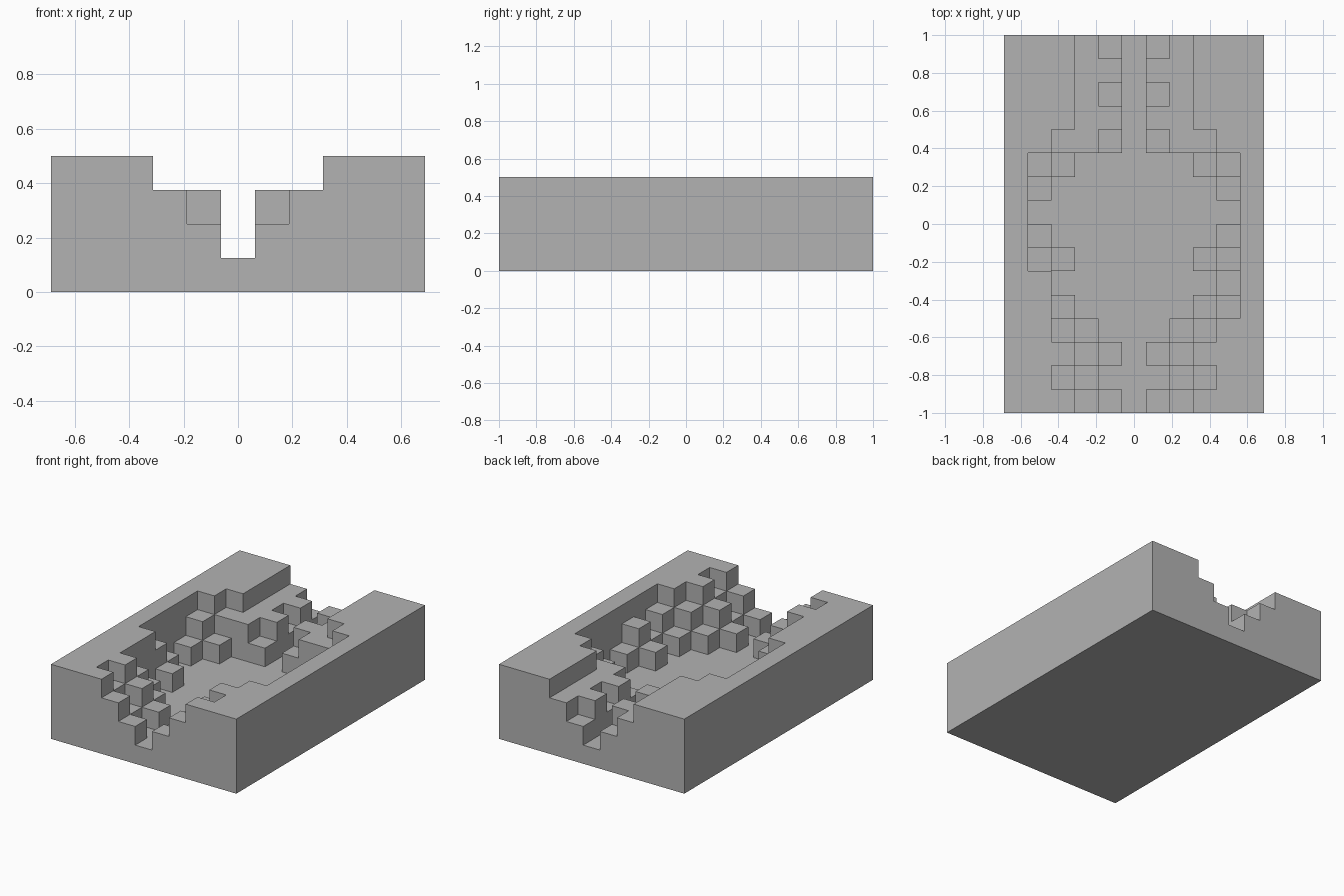
import bpy
import bmesh

# Remove the default cube only
default_cube = bpy.data.objects.get("Cube")
if default_cube:
    bpy.data.objects.remove(default_cube, do_unlink=True)

CELL = 0.125

# Stair heights in cells, back row first, from the outer edge to the centre line
BACK_CHANNEL = ["444321", "444331", "444321", "444331", "443321"]
BASIN = ["432111", "421111", "411111", "421111", "432111"]
FRONT_CHANNEL = ["443211", "444321", "443211", "444321"]
right_half = BACK_CHANNEL + BASIN + ["441111", "442111"] + FRONT_CHANNEL
left_half = BACK_CHANNEL + BASIN + ["421111", "432111"] + FRONT_CHANNEL

# Join the two halves over the shared centre column, front row first
rows = [a + b[-2::-1] for a, b in zip(right_half, left_half)][::-1]
heights = [[int(h) for h in row] for row in rows]
COLS, ROWS = len(heights[0]), len(heights)


def height(i, j):
    """Height of a cell, zero outside the block."""
    inside = 0 <= i < COLS and 0 <= j < ROWS
    return heights[j][i] if inside else 0


def add_face(bm, corners):
    """Face from corners given in cell units."""
    bm.faces.new([bm.verts.new(((i - COLS / 2) * CELL,
                                (j - ROWS / 2) * CELL,
                                k * CELL)) for i, j, k in corners])


bm = bmesh.new()
for j in range(ROWS):
    for i in range(COLS):
        top = height(i, j)
        ring = [(i, j), (i + 1, j), (i + 1, j + 1), (i, j + 1)]
        sides = [(i, j - 1), (i + 1, j), (i, j + 1), (i - 1, j)]
        # Step top and underside
        add_face(bm, [(x, y, top) for x, y in ring])
        add_face(bm, [(x, y, 0) for x, y in reversed(ring)])
        # Risers down to each lower neighbour, one cell at a time
        for n, side in enumerate(sides):
            a, b = ring[n], ring[(n + 1) % len(ring)]
            for k in range(height(*side), top):
                add_face(bm, [(*a, k), (*b, k), (*b, k + 1), (*a, k + 1)])
bmesh.ops.remove_doubles(bm, verts=bm.verts, dist=CELL / 100)

mesh = bpy.data.meshes.new("stepped_basin_block")
bm.to_mesh(mesh)
bm.free()
block = bpy.data.objects.new("stepped_basin_block", mesh)
bpy.context.collection.objects.link(block)

# Plain grey surface
GREY = (0.45, 0.45, 0.45, 1.0)
material = bpy.data.materials.new("plain_grey")
material.use_nodes = True
material.diffuse_color = GREY
for node in material.node_tree.nodes:
    if node.type == "BSDF_PRINCIPLED":
        node.inputs["Base Color"].default_value = GREY
mesh.materials.append(material)
